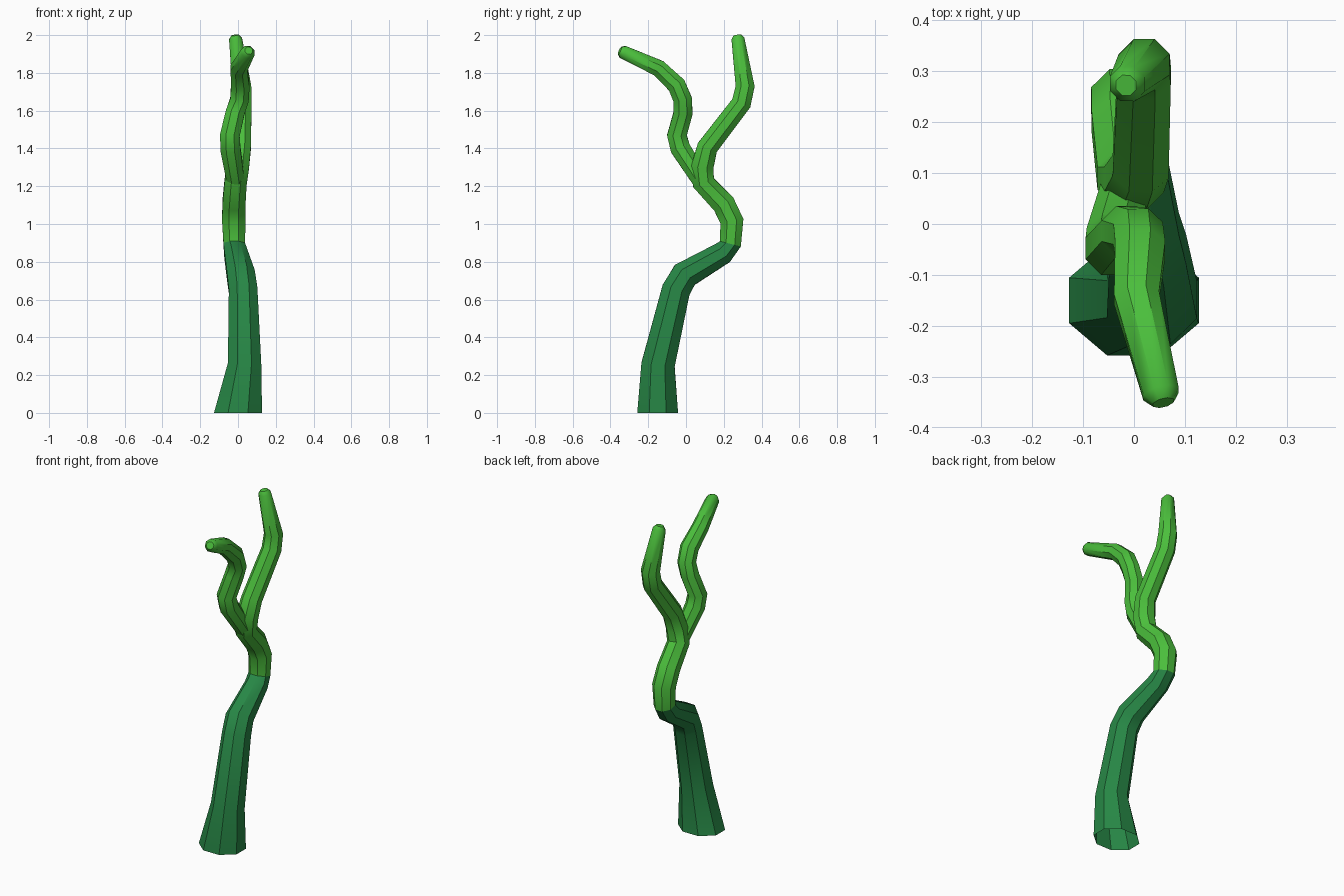
import bpy, bmesh, math
from mathutils import Vector

if "Cube" in bpy.data.objects:
    bpy.data.objects.remove(bpy.data.objects["Cube"])

SIDES = 8


def material(name, rgb):
    m = bpy.data.materials.new(name)
    m.diffuse_color = (*rgb, 1)
    m.use_nodes = True
    m.node_tree.nodes["Principled BSDF"].inputs["Base Color"].default_value = m.diffuse_color
    return m


dark = material("dark green bark", (0.02, 0.24, 0.06))
light = material("light green stem", (0.07, 0.52, 0.045))


def tube(name, path, mat, start=None, end=None, base_scale=(1, 1), cap=False):
    """Eight-sided tapered tube; path rows are x, y, z, half-width."""
    pts = [Vector(p[:3]) for p in path]
    bm = bmesh.new()
    rings = []
    n = len(pts)
    for i, p in enumerate(pts):
        t = (pts[min(i + 1, n - 1)] - pts[i]).normalized() + (pts[i] - pts[max(i - 1, 0)]).normalized()
        if i == 0 and start:
            t = Vector(start)
        if i == n - 1 and end:
            t = Vector(end)
        t.normalize()
        u = (Vector((1, 0, 0)) - t * t.x).normalized()
        v = t.cross(u)
        r = path[i][3] / 0.94
        sx, sy = base_scale if i == 0 else (1, 1)
        ring = []
        for k in range(SIDES):
            a = 2 * math.pi * (k + 0.5) / SIDES
            ring.append(bm.verts.new(p + u * math.cos(a) * r * sx + v * math.sin(a) * r * sy))
        rings.append(ring)
    if cap:
        # bevelled tip: small ring pushed outwards, then closed
        t = (pts[-1] - pts[-2]).normalized()
        tip = [bm.verts.new(pts[-1] + (w.co - pts[-1]) * 0.58 + t * 0.02) for w in rings[-1]]
        rings.append(tip)
        bm.faces.new(tip)
    for a, b in zip(rings, rings[1:]):
        for k in range(SIDES):
            j = (k + 1) % SIDES
            bm.faces.new((a[k], a[j], b[j], b[k]))
    me = bpy.data.meshes.new(name)
    bm.to_mesh(me)
    bm.free()
    me.materials.append(mat)
    ob = bpy.data.objects.new(name, me)
    bpy.context.collection.objects.link(ob)
    bpy.ops.object.select_all(action='DESELECT')
    ob.select_set(True)
    bpy.context.view_layer.objects.active = ob
    bpy.ops.object.shade_smooth_by_angle(angle=math.radians(40))
    return ob


# Trunk: wide open base, leaning then bending back
joint = (-0.02, 0.235, 0.895, 0.058)
joint_dir = (0, 0.25, 1)
tube("trunk", [
    (0, -0.15, 0, 0.122),
    (0.035, -0.148, 0.255, 0.090),
    (0.027, -0.053, 0.65, 0.077),
    (0.015, -0.007, 0.73, 0.075),
    (-0.012, 0.192, 0.845, 0.062),
    joint,
], dark, start=(0, 0, 1), end=joint_dir, base_scale=(1.06, 0.9))

# Main stem continuing from the trunk into the back branch
tube("back_branch", [
    joint,
    (-0.022, 0.243, 1.015, 0.063),
    (-0.022, 0.200, 1.105, 0.062),
    (-0.013, 0.092, 1.22, 0.060),
    (0.0, 0.087, 1.305, 0.060),
    (0.013, 0.113, 1.405, 0.056),
    (0.020, 0.293, 1.64, 0.053),
    (0.020, 0.313, 1.73, 0.051),
    (-0.013, 0.275, 1.98, 0.035),
], light, start=joint_dir, cap=True)

# Front branch forking off the stem
tube("front_branch", [
    (-0.012, 0.080, 1.23, 0.048),
    (-0.040, -0.030, 1.40, 0.054),
    (-0.043, -0.048, 1.47, 0.053),
    (-0.015, -0.015, 1.59, 0.051),
    (0.008, -0.018, 1.66, 0.050),
    (0.012, -0.050, 1.735, 0.050),
    (0.005, -0.145, 1.825, 0.045),
    (0.053, -0.333, 1.910, 0.036),
], light, cap=True)
